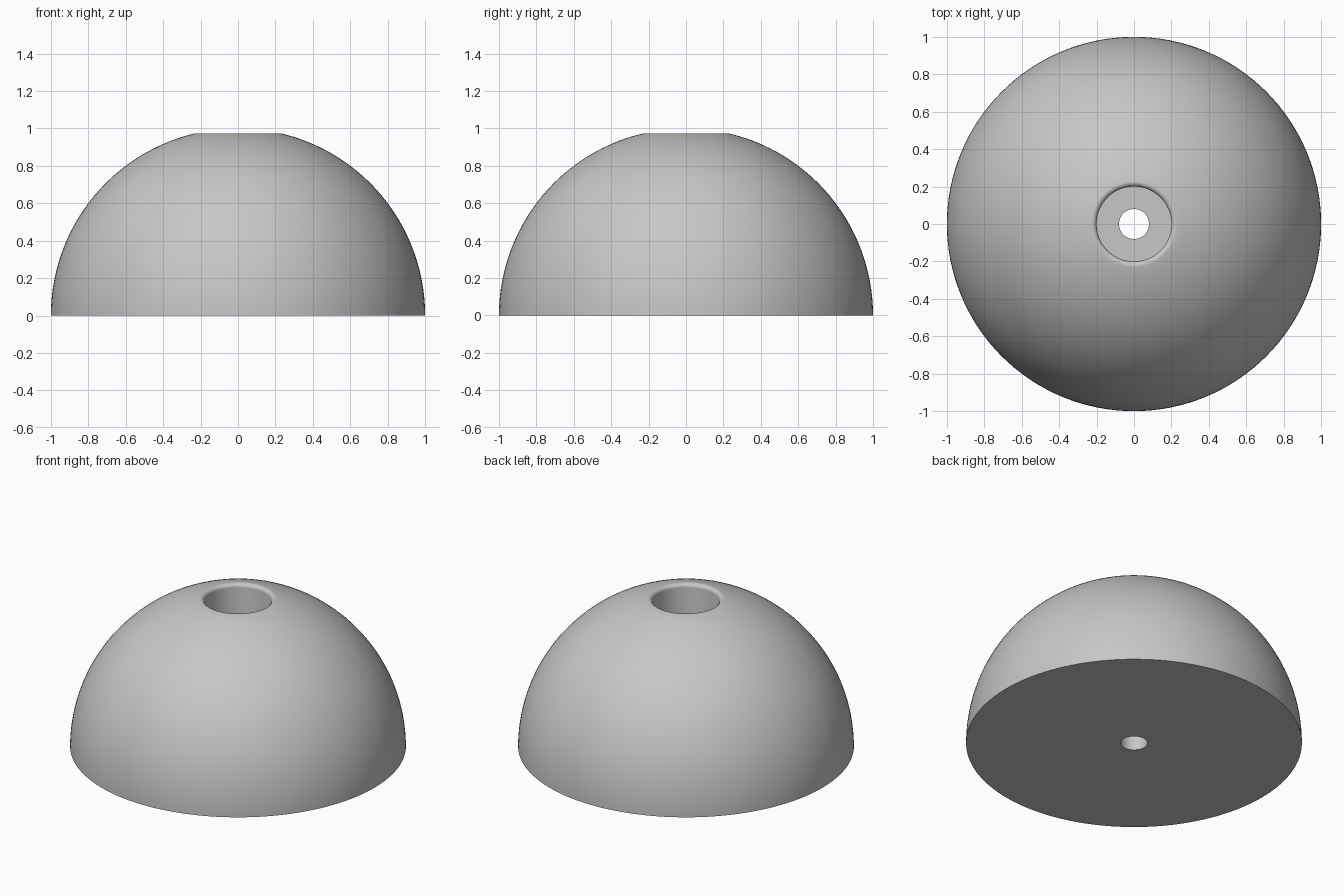
import bpy
import bmesh
from math import acos, cos, sin, sqrt, pi, radians

cube = bpy.data.objects.get("Cube")
if cube:
    bpy.data.objects.remove(cube, do_unlink=True)

RADIUS = 1.0        # dome
BORE = 0.2          # wide recess in the top
HOLE = 0.08         # narrow through hole
FLOOR = 0.2         # height of the recess floor
FILLET = 0.024      # rounded rim of the recess
SIDES = 128


def arc(cx, cz, radius, start, end, steps):
    """Points on an arc in the x-z plane."""
    angles = [start + (end - start) * i / steps for i in range(steps + 1)]
    return [(cx + radius * cos(a), cz + radius * sin(a)) for a in angles]


def lathe(name, profile, material):
    """Spin a closed profile around the z axis."""
    bm = bmesh.new()
    verts = [bm.verts.new((x, 0, z)) for x, z in profile]
    edges = [bm.edges.new((v, verts[i - 1])) for i, v in enumerate(verts)]
    bmesh.ops.spin(bm, geom=verts + edges, cent=(0, 0, 0), axis=(0, 0, 1),
                   angle=2 * pi, steps=SIDES, use_merge=True)
    bmesh.ops.remove_doubles(bm, verts=bm.verts[:], dist=1e-5)
    bmesh.ops.recalc_face_normals(bm, faces=bm.faces[:])
    mesh = bpy.data.meshes.new(name)
    bm.to_mesh(mesh)
    bm.free()
    mesh.materials.append(material)
    obj = bpy.data.objects.new(name, mesh)
    bpy.context.collection.objects.link(obj)
    return obj


# Plain grey material
grey = bpy.data.materials.new("grey")
grey.use_nodes = True
colour = (0.57, 0.57, 0.57, 1)
grey.diffuse_color = colour
grey.node_tree.nodes["Principled BSDF"].inputs["Base Color"].default_value = colour

# Dome outline, rounded rim, stepped bore
rim_x = BORE + FILLET
rim_z = sqrt((RADIUS - FILLET) ** 2 - rim_x ** 2)
tangent = acos(rim_x / (RADIUS - FILLET))
profile = [(HOLE, 0)]
profile += arc(0, 0, RADIUS, 0, tangent, 40)
profile += arc(rim_x, rim_z, FILLET, tangent, pi, 8)[1:]
profile += [(BORE, FLOOR), (HOLE, FLOOR)]
dome = lathe("dome", profile, grey)

# Smooth surfaces with crisp edges
bpy.ops.object.select_all(action="DESELECT")
dome.select_set(True)
bpy.context.view_layer.objects.active = dome
bpy.ops.object.shade_smooth_by_angle(angle=radians(35))
